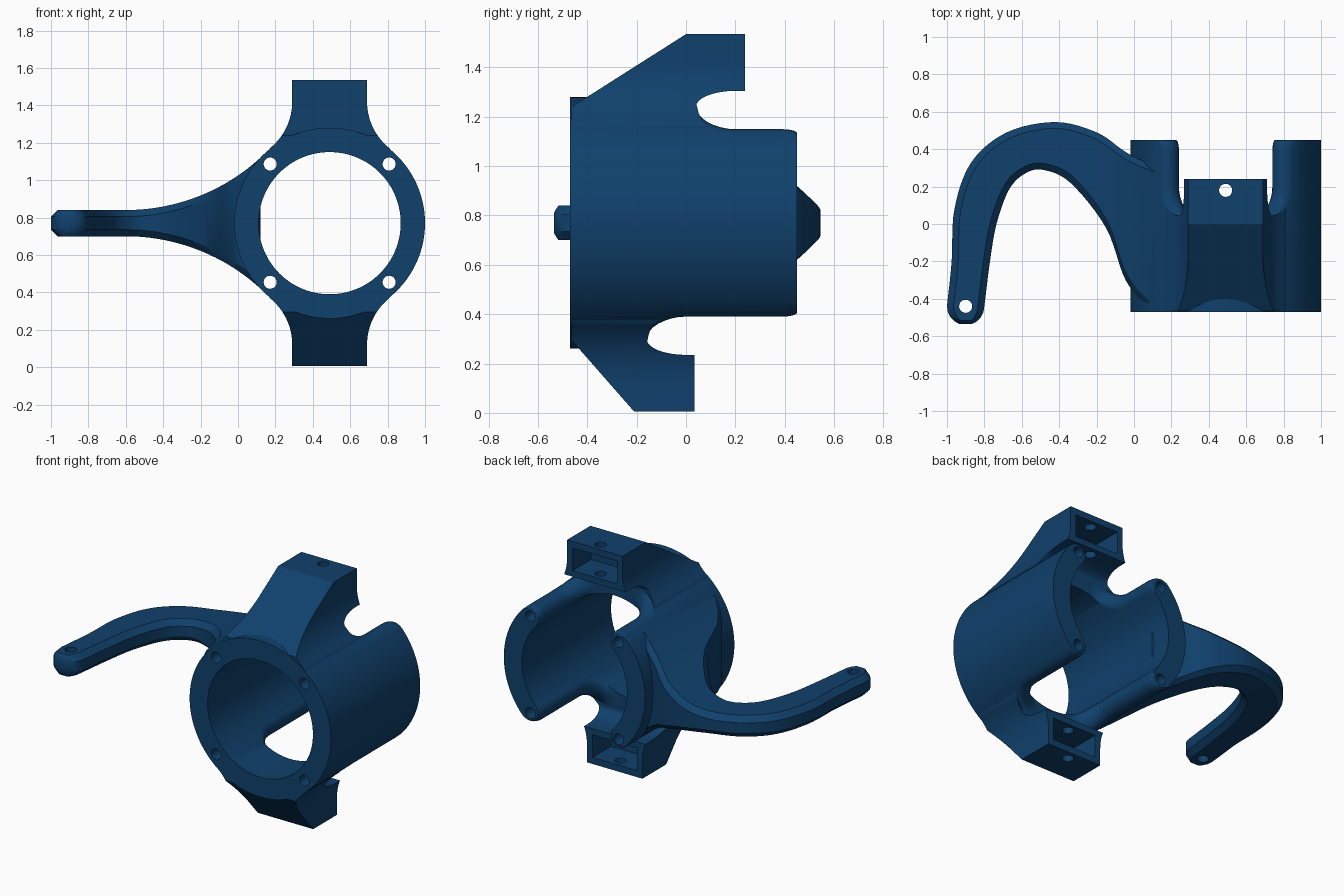
import bpy, bmesh
from math import sin, cos, pi, sqrt, radians
from mathutils import Vector

cube = bpy.data.objects.get("Cube")
if cube:
    bpy.data.objects.remove(cube, do_unlink=True)

CX, CZ = 0.49, 0.77            # bore axis
R_OUT, R_IN = 0.51, 0.38
FRONT, BACK = -0.47, 0.45

blue = bpy.data.materials.new("deep_blue")
blue.use_nodes = True
blue.diffuse_color = (0.005, 0.052, 0.15, 1)
blue.node_tree.nodes["Principled BSDF"].inputs["Base Color"].default_value = blue.diffuse_color


def loft(name, sections):
    """Closed solid through matching loops of points."""
    bm = bmesh.new()
    rows = [[bm.verts.new(p) for p in s] for s in sections]
    n = len(rows[0])
    for a, b in zip(rows, rows[1:]):
        for i in range(n):
            j = (i + 1) % n
            bm.faces.new((a[i], a[j], b[j], b[i]))
    bm.faces.new(rows[0])
    bm.faces.new(rows[-1])
    bmesh.ops.recalc_face_normals(bm, faces=bm.faces)
    mesh = bpy.data.meshes.new(name)
    bm.to_mesh(mesh)
    bm.free()
    mesh.materials.append(blue)
    obj = bpy.data.objects.new(name, mesh)
    bpy.context.collection.objects.link(obj)
    return obj


def along_y(name, profile, y0, y1):
    return loft(name, [[(CX + x, y, CZ + z) for x, z in profile] for y in (y0, y1)])


def along_x(name, profile, x0, x1):
    return loft(name, [[(CX + x, y, CZ + z) for y, z in profile] for x in (x0, x1)])


def circle(r, n, u=0, v=0):
    return [(u + r * cos(2 * pi * i / n), v + r * sin(2 * pi * i / n)) for i in range(n)]


def pin(name, x, y, z0, z1, r=0.035):
    return loft(name, [[(px, py, z) for px, py in circle(r, 24, x, y)] for z in (z0, z1)])


def combine(obj, tool, operation):
    mod = obj.modifiers.new("cut", 'BOOLEAN')
    mod.operation, mod.solver, mod.object = operation, 'EXACT', tool
    bpy.context.view_layer.update()
    dg = bpy.context.evaluated_depsgraph_get()
    mesh = bpy.data.meshes.new_from_object(obj.evaluated_get(dg))
    obj.modifiers.clear()
    obj.data = mesh
    bpy.data.objects.remove(tool, do_unlink=True)


def mount(name, s, y_end, slope):
    """Flared block above (s=1) or below (s=-1) the housing, sloped at the front."""
    rad, half, top = 0.32, 0.2, 0.765
    arc = [(half + rad - rad * cos(t), 0.65 - rad * sin(t))
           for t in [radians(51.5) * i / 12 for i in range(13)]]
    side = [(half, top)] + arc + [(0.36, 0.3)]
    profile = side + [(-x, z) for x, z in reversed(side)]
    block = along_y(name, [(x, s * z) for x, z in profile], FRONT + 0.005, y_end)
    wedge = slope + [(y_end + 0.1, top + 0.1), (y_end + 0.1, 0.1), (-0.6, 0.1)]
    combine(block, along_x("wedge", [(y, s * z) for y, z in wedge], -0.6, 0.6), 'INTERSECT')
    return block


def slot(s, y0):
    """Open-ended slot with filleted floor and rounded walls around the bolts."""
    fillet, cap, mid = 0.16, 0.065, 0.445
    levels = []
    for i in range(9):
        t = pi / 2 * i / 8
        d = 1 - sin(t)
        levels.append((y0 + fillet * (1 - cos(t)), radians(45) + 0.34 * d, 0.535 - 0.065 * d))
    for i in range(6):
        t = pi / 2 * i / 5
        levels.append((BACK - 0.06 + 0.06 * sin(t), radians(45) - 0.05 * (1 - cos(t)), 0.535))
    levels.append((BACK + 0.15, levels[-1][1], 0.535))
    sections = []
    for y, a, top in levels:
        side = []
        for i in range(13):
            b = a + pi - pi * i / 12          # inner tangent round to outer tangent
            side.append((mid * cos(a) + cap * cos(b), mid * sin(a) + cap * sin(b)))
        side.append((side[-1][0], top))
        loop = side + [(-x, z) for x, z in reversed(side)]
        sections.append([(CX + x, y, CZ + s * z) for x, z in loop])
    return loft("slot", sections)


# Housing with its two mounts
housing = along_y("hub_housing", circle(R_OUT, 128), FRONT, BACK)
top_slope = [(-0.6, 0.384), (0, 0.765), (0, 0.865)]
low_slope = [(-0.6, 0.32), (-0.21, 0.765), (-0.21, 0.865)]
mounts = [(1, 0.24, 0.04, top_slope), (-1, 0.035, -0.16, low_slope)]
for s, y_end, y_slot, slope in mounts:
    combine(housing, mount("mount", s, y_end, slope), 'UNION')
combine(housing, along_y("bore", circle(R_IN, 128), -0.8, 0.8), 'DIFFERENCE')

# Slots, mount pockets and vertical pin holes
for s, y_end, y_slot, slope in mounts:
    combine(housing, slot(s, y_slot), 'DIFFERENCE')
    pocket = [(x, s * z) for x, z in ((-0.16, 0.575), (0.16, 0.575), (0.16, 0.722), (-0.16, 0.722))]
    combine(housing, along_y("pocket", pocket, y_end - 0.19, y_end + 0.1), 'DIFFERENCE')
    z0, z1 = sorted((CZ + s * 0.5, CZ + s * 0.9))
    combine(housing, pin("pin", CX, y_end - 0.06, z0, z1), 'DIFFERENCE')

# Bolt holes
for sx in (-1, 1):
    for sz in (-1, 1):
        hole = circle(0.035, 24, sx * 0.318, sz * 0.316)
        combine(housing, along_y("bolt_hole", hole, -0.8, 0.8), 'DIFFERENCE')


# Curved steering arm: matching outer and inner edges seen from above
outer = [(-1, -.44), (-.975, -.2), (-.96, .08), (-.87, .33), (-.68, .49), (-.42, .545),
         (-.2, .49), (-.06, .395), (.02, .35), (.12, .31)]
inner = [(-.8, -.44), (-.77, -.2), (-.735, 0), (-.67, .18), (-.59, .265), (-.49, .29),
         (-.34, .22), (-.15, -.02), (-.045, -.3), (.08, -.45)]


def smooth(points, steps=6):
    p = [Vector(q) for q in points]
    p = [2 * p[0] - p[1]] + p + [2 * p[-1] - p[-2]]
    out = []
    for a, b, c, d in zip(p, p[1:], p[2:], p[3:]):
        for i in range(steps):
            t = i / steps
            out.append(0.5 * (2 * b + (c - a) * t + (2 * a - 5 * b + 4 * c - d) * t * t
                              + (3 * b - a - 3 * c + d) * t ** 3))
    return out + [p[-2]]


def half_height(x):
    rad = 1.066
    return 0.07 + rad - sqrt(rad * rad - max(0, x + 0.6) ** 2)


def arm_section(o, i, drop=0):
    width = (i - o).length
    c = min(0.035, 0.3 * width)
    row = [(o, c)]
    for k in range(7):
        f = c / width + (1 - 2 * c / width) * k / 6
        row.append((o.lerp(i, f), 0))
    row.append((i, c))
    upper = [(p.x, p.y, CZ + half_height(p.x) - d - drop) for p, d in row]
    return upper + [(x, y, 2 * CZ - z) for x, y, z in reversed(upper)]


sections = []
for deg, drop in ((72, 0.03), (62, 0.017), (50, 0), (35, 0), (18, 0)):
    t = radians(deg)
    y = -0.44 - 0.1 * sin(t)
    sections.append(arm_section(Vector((-0.9 - 0.1 * cos(t), y)),
                                Vector((-0.9 + 0.1 * cos(t), y)), drop))
sections += [arm_section(o, i) for o, i in zip(smooth(outer), smooth(inner))]
arm = loft("steering_arm", sections)
combine(arm, pin("tip_hole", -0.9, -0.44, 0.5, 1), 'DIFFERENCE')

# Smooth curved surfaces, keep machined edges sharp
bpy.ops.object.select_all(action='DESELECT')
for obj in (housing, arm):
    obj.select_set(True)
bpy.context.view_layer.objects.active = housing
bpy.ops.object.shade_smooth_by_angle(angle=radians(28))
